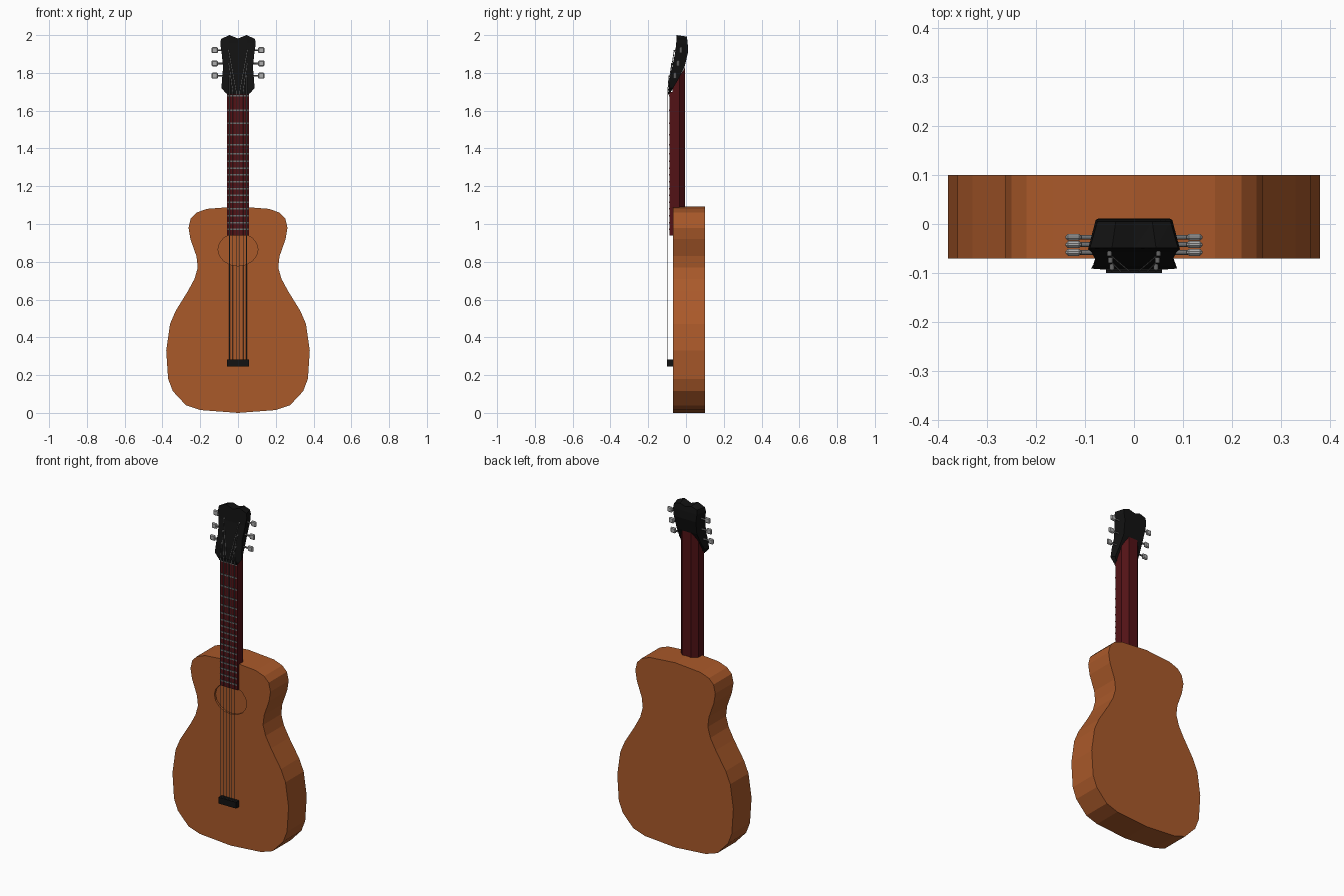
import bpy, bmesh, math
from mathutils import Vector

if "Cube" in bpy.data.objects:
    bpy.data.objects.remove(bpy.data.objects["Cube"])


def material(name, rgb):
    m = bpy.data.materials.new(name)
    m.diffuse_color = (*rgb, 1)
    m.use_nodes = True
    m.node_tree.nodes["Principled BSDF"].inputs["Base Color"].default_value = m.diffuse_color
    return m


WOOD = material("wood", (0.40, 0.10, 0.023))
RED = material("dark_red_wood", (0.085, 0.006, 0.008))
BLACK = material("black", (0.006, 0.006, 0.006))
STEEL = material("steel", (0.16, 0.16, 0.16))
PALE = material("pale_metal", (0.42, 0.42, 0.42))


def finish(name, bm, mat):
    bmesh.ops.recalc_face_normals(bm, faces=bm.faces)
    me = bpy.data.meshes.new(name)
    bm.to_mesh(me)
    bm.free()
    ob = bpy.data.objects.new(name, me)
    bpy.context.collection.objects.link(ob)
    me.materials.append(mat)
    return ob


def loft(name, rings, mat):
    """Skin closed rings of equal length and cap both ends."""
    bm = bmesh.new()
    vs = [[bm.verts.new(p) for p in r] for r in rings]
    n = len(rings[0])
    for a, b in zip(vs, vs[1:]):
        for i in range(n):
            bm.faces.new((a[i], a[(i + 1) % n], b[(i + 1) % n], b[i]))
    bm.faces.new(vs[0])
    bm.faces.new(vs[-1])
    return finish(name, bm, mat)


def box(name, x, y, z, mat, bevel=0):
    ring = lambda h: [(x[0], y[0], h), (x[1], y[0], h), (x[1], y[1], h), (x[0], y[1], h)]
    ob = loft(name, [ring(z[0]), ring(z[1])], mat)
    if bevel:
        m = ob.modifiers.new("bevel", "BEVEL")
        m.width, m.segments = bevel, 1
    return ob


def rod(name, pts, r, mat, sides=6):
    cu = bpy.data.curves.new(name, "CURVE")
    cu.dimensions = "3D"
    cu.bevel_depth, cu.bevel_resolution, cu.use_fill_caps = r, max(0, sides // 2 - 2), True
    sp = cu.splines.new("POLY")
    sp.points.add(len(pts) - 1)
    for p, co in zip(sp.points, pts):
        p.co = (*co, 1)
    ob = bpy.data.objects.new(name, cu)
    bpy.context.collection.objects.link(ob)
    cu.materials.append(mat)
    return ob


# Body: mirrored half outline, extruded front to back
half = [(0.0, 0.0), (0.20, 0.015), (0.275, 0.04), (0.345, 0.115), (0.37, 0.18), (0.38, 0.33),
        (0.36, 0.47), (0.33, 0.54), (0.265, 0.645), (0.23, 0.71), (0.213, 0.77), (0.22, 0.83),
        (0.252, 0.92), (0.262, 0.98), (0.25, 1.03), (0.22, 1.06), (0.165, 1.08), (0.0, 1.093)]
outline = half + [(-x, z) for x, z in half[-2:0:-1]]
body = loft("body", [[(x, y, z) for x, z in outline] for y in (-0.07, 0.10)], WOOD)

# Sound hole: shallow oval recess
oval = [(0.106 * math.cos(a), 0.865 + 0.087 * math.sin(a))
        for a in (math.tau * i / 16 for i in range(16))]
cutter = loft("sound_hole_cutter", [[(x, y, z) for x, z in oval] for y in (-0.1, -0.058)], WOOD)
cutter.hide_render = True
cutter.hide_viewport = False
cut = body.modifiers.new("sound_hole", "BOOLEAN")
cut.operation, cut.object, cut.solver = "DIFFERENCE", cutter, "EXACT"
bpy.context.view_layer.objects.active = body
bpy.ops.object.modifier_apply(modifier="sound_hole")
bpy.data.objects.remove(cutter)

# Neck: faceted back, slanted top tucked under the headstock
prof = [(-0.057, -0.072), (0.057, -0.072), (0.057, -0.035), (0.03, -0.006), (-0.03, -0.006), (-0.057, -0.035)]
loft("neck", [[(x, y, 1.08) for x, y in prof],
              [(x, y, 1.83 + (y + 0.005) * 1.7) for x, y in prof]], RED)
box("fretboard", (-0.057, 0.057), (-0.087, -0.069), (0.94, 1.70), RED)

# Frets get closer together towards the body
z, step, k = 1.68, 0.078, 0
while z > 0.95:
    k += 1
    box(f"fret_{k}", (-0.056, 0.056), (-0.090, -0.086), (z - 0.004, z + 0.004), STEEL)
    z -= step
    step = max(0.036, step * 0.88)

# Headstock: rows of (z, half width, front y, back y), notched top
rows = [(1.69, 0.062, -0.093, -0.086), (1.72, 0.088, -0.091, -0.068), (1.77, 0.084, -0.086, -0.038),
        (1.83, 0.079, -0.073, -0.008), (1.91, 0.087, -0.057, 0.011), (1.955, 0.094, -0.052, 0.009),
        (1.98, 0.090, -0.049, 0.005)]
cols = (-1, -0.5, 0, 0.5, 1)
rings = []
for i, (z, w, f, b) in enumerate(rows):
    lift = {-1: 0, -0.5: 0.02, 0: 0.002, 0.5: 0.02, 1: 0} if i == len(rows) - 1 else dict.fromkeys(cols, 0)
    front = [(c * w, f, z + lift[c]) for c in cols]
    back = [(c * w * 0.83, b, z + lift[c] * 0.6) for c in reversed(cols)]
    rings.append(front + back)
head = loft("headstock", rings, BLACK)
bm = bmesh.new()
bm.from_mesh(head.data)
bmesh.ops.triangulate(bm, faces=[f for f in bm.faces if len(f.verts) > 4])
# replace the concave cap by matching strips
bm.to_mesh(head.data)
bm.free()

# Nut and bridge
box("nut", (-0.057, 0.057), (-0.096, -0.085), (1.685, 1.70), BLACK)
box("bridge", (-0.057, 0.057), (-0.10, -0.069), (0.245, 0.282), BLACK)

# Tuners and strings, three per side
for s, side in ((-1, "left"), (1, "right")):
    for i, (pz, py, fy) in enumerate([(1.785, -0.058, -0.084), (1.85, -0.042, -0.070), (1.92, -0.027, -0.056)]):
        rod(f"tuner_shaft_{side}_{i}", [(s * 0.07, py, pz), (s * 0.112, py, pz)], 0.005, STEEL)
        box(f"tuner_button_{side}_{i}", sorted((s * 0.107, s * 0.14)), (py - 0.007, py + 0.007),
            (pz - 0.016, pz + 0.016), PALE, 0.005)
        px = s * (0.045, 0.048, 0.05)[i]
        rod(f"string_post_{side}_{i}", [(px, fy + 0.01, pz), (px, fy - 0.009, pz - 0.003)], 0.005, STEEL)
        x = s * (0.045 - 0.018 * i)
        rod(f"string_{side}_{i}", [(x, -0.096, 0.265), (x, -0.097, 1.70), (px, fy - 0.006, pz)],
            0.0018, STEEL, 4)
